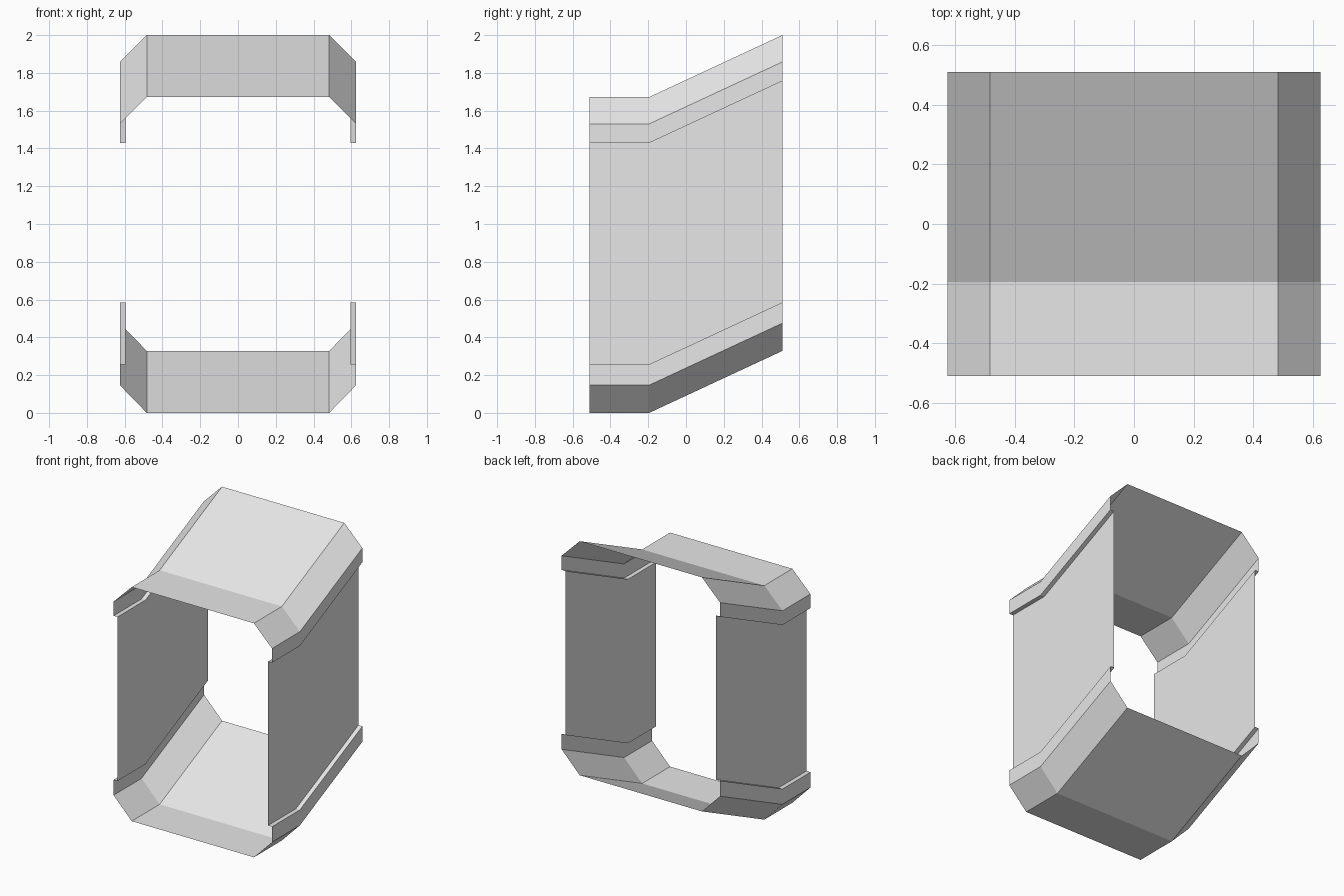
import bpy, bmesh

if "Cube" in bpy.data.objects:
    bpy.data.objects.remove(bpy.data.objects["Cube"])

# One flat grey for the whole shell
grey = bpy.data.materials.new("light_grey")
grey.diffuse_color = (0.8, 0.8, 0.8, 1.0)
grey.use_nodes = True
grey.node_tree.nodes["Principled BSDF"].inputs["Base Color"].default_value = grey.diffuse_color

# Path the section follows: (y, rise), level at the front then sloping up
PATH = [(-0.51, 0.0), (-0.195, 0.0), (0.51, 0.328)]

# Right half of the open tube's cross-section, (x, z), bottom to top
HALF = [(0.483, 0.0), (0.626, 0.147), (0.626, 0.257), (0.595, 0.257),
        (0.595, 1.429), (0.626, 1.429), (0.626, 1.53), (0.483, 1.672)]

# Full closed loop, mirrored on x
SECTION = HALF + [(-x, z) for x, z in reversed(HALF)]


def sweep(name, section, path, mat):
    """Thin open-ended shell made by carrying a closed section along a path."""
    bm = bmesh.new()
    rings = [[bm.verts.new((x, y, z + rise)) for x, z in section] for y, rise in path]
    n = len(section)
    for a, b in zip(rings, rings[1:]):
        for i in range(n):
            j = (i + 1) % n
            bm.faces.new((a[i], a[j], b[j], b[i]))  # normals face outward
    mesh = bpy.data.meshes.new(name)
    bm.to_mesh(mesh)
    bm.free()
    mesh.materials.append(mat)
    obj = bpy.data.objects.new(name, mesh)
    bpy.context.collection.objects.link(obj)
    return obj


# Chamfered passage shell with recessed side walls
sweep("passage_shell", SECTION, PATH, grey)
